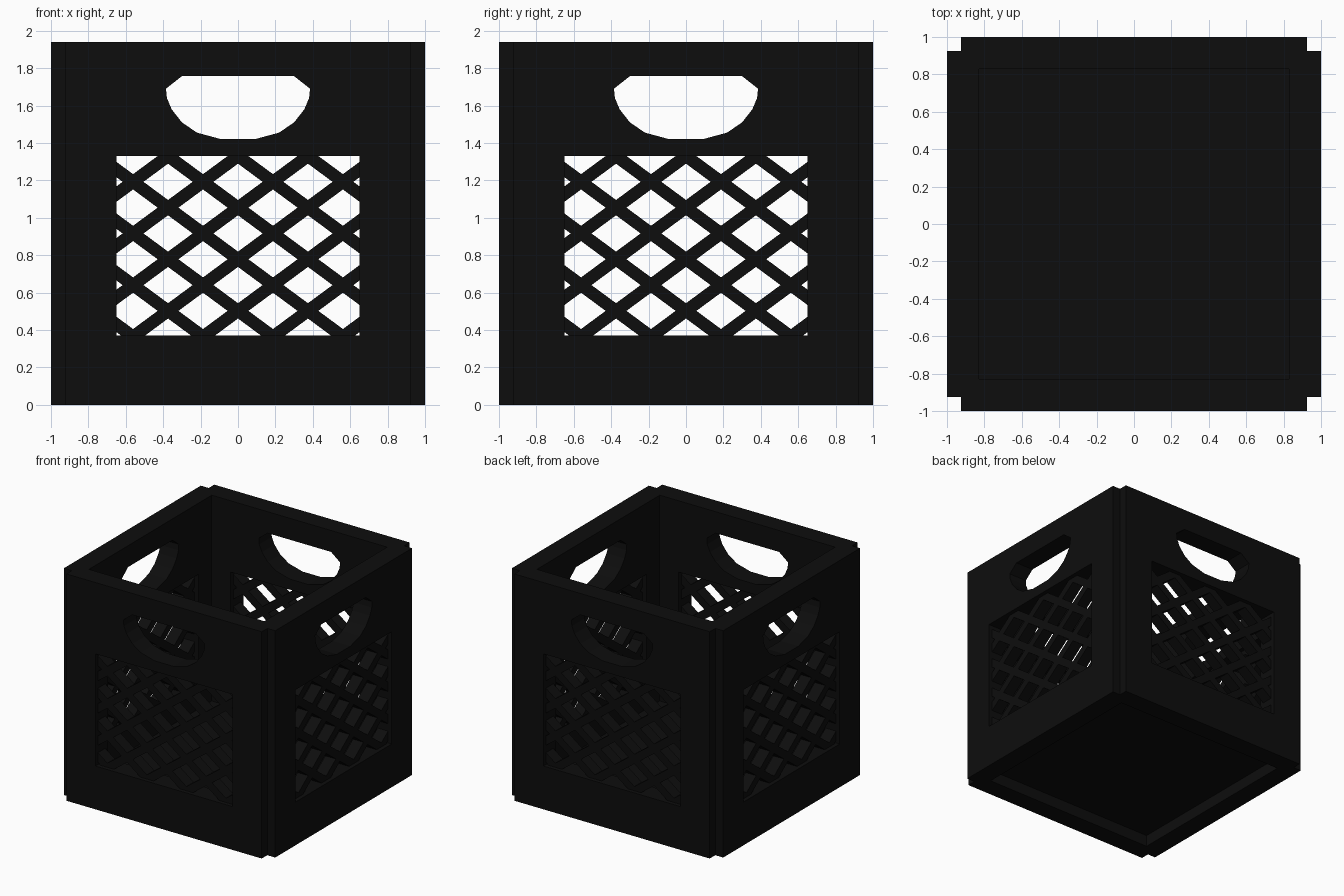
import bpy, bmesh, math
from mathutils import Matrix, Vector

if "Cube" in bpy.data.objects:
    bpy.data.objects.remove(bpy.data.objects["Cube"])

black = bpy.data.materials.new("black_plastic")
black.diffuse_color = (0.004, 0.004, 0.004, 1)
black.use_nodes = True
black.node_tree.nodes["Principled BSDF"].inputs["Base Color"].default_value = black.diffuse_color

H = 1.94                      # crate height
EDGE, INNER = 0.925, 0.83     # panel half width, inside half width
WX, Z0, Z1 = 0.65, 0.37, 1.33 # lattice window


def add_object(name, mesh, matrix=Matrix()):
    if not mesh.materials:
        mesh.materials.append(black)
    ob = bpy.data.objects.new(name, mesh)
    bpy.context.collection.objects.link(ob)
    ob.matrix_world = matrix
    return ob


# wall panel: flat outline with handle hole and lattice window, extruded
half = [(0.09, 1.42), (0.22, 1.455), (0.30, 1.51), (0.355, 1.58), (0.38, 1.64),
        (0.385, 1.69), (0.30, 1.757)]
handle = half + [(-x, z) for x, z in reversed(half)]
outline = [(-EDGE, 0), (EDGE, 0), (EDGE, H), (-EDGE, H)]
window = [(-WX, Z0), (WX, Z0), (WX, Z1), (-WX, Z1)]

curve = bpy.data.curves.new("wall_profile", 'CURVE')
curve.dimensions = '2D'
curve.fill_mode = 'BOTH'
curve.extrude = (1 - INNER) / 2
for pts in (outline, handle, window):
    s = curve.splines.new('POLY')
    s.points.add(len(pts) - 1)
    for p, (x, z) in zip(s.points, pts):
        p.co = (x, z, 0, 1)
    s.use_cyclic_u = True
helper = bpy.data.objects.new("wall_profile", curve)
bpy.context.collection.objects.link(helper)
bpy.context.view_layer.update()
dg = bpy.context.evaluated_depsgraph_get()
wall_mesh = bpy.data.meshes.new_from_object(helper.evaluated_get(dg))
bpy.data.objects.remove(helper)
wall_mesh.materials.clear()
wall_mesh.transform(Matrix.Translation((0, -(1 + INNER) / 2, 0)) @ Matrix.Rotation(math.pi / 2, 4, 'X'))
bm = bmesh.new()
bm.from_mesh(wall_mesh)
bmesh.ops.remove_doubles(bm, verts=bm.verts, dist=1e-5)
bmesh.ops.recalc_face_normals(bm, faces=bm.faces)
for f in bm.faces:
    f.smooth = False
bm.to_mesh(wall_mesh)
bm.free()

# lattice: diagonal bars clipped to the window, ends sunk in the frame
DX, DZ, BAR, DEPTH, Y = 0.187, 0.138, 0.066, 0.10, -0.915
slope = DZ / DX
bm = bmesh.new()
for sign in (-1, 1):
    for k in range(-6, 7):
        x_top = 2 * DX * k
        # x where the bar meets window top and bottom
        xs = sorted((x_top, x_top - sign * (Z1 - Z0) / slope))
        a, b = max(xs[0], -WX), min(xs[1], WX)
        if b - a < 0.01:
            continue
        p, q = [Vector((x, Y, Z1 + sign * slope * (x - x_top))) for x in (a, b)]
        d = q - p
        m = (Matrix.Translation((p + q) / 2)
             @ Matrix.Rotation(-math.atan2(d.z, d.x), 4, 'Y')
             @ Matrix.Diagonal((d.length + 0.09, DEPTH, BAR, 1)))
        bmesh.ops.create_cube(bm, size=1, matrix=m)
lattice_mesh = bpy.data.meshes.new("lattice")
bm.to_mesh(lattice_mesh)
bm.free()

# four identical sides
for i, side in enumerate(("front", "right", "back", "left")):
    rot = Matrix.Rotation(i * math.pi / 2, 4, 'Z')
    add_object(side + "_wall", wall_mesh, rot)
    add_object(side + "_lattice", lattice_mesh, rot)

# floor, raised above the bottom rim
bm = bmesh.new()
bmesh.ops.create_cube(bm, size=1, matrix=Matrix.Translation((0, 0, 0.14))
                      @ Matrix.Diagonal((2 * INNER + 0.02, 2 * INNER + 0.02, 0.08, 1)))
floor_mesh = bpy.data.meshes.new("floor")
bm.to_mesh(floor_mesh)
bm.free()
add_object("floor", floor_mesh)
